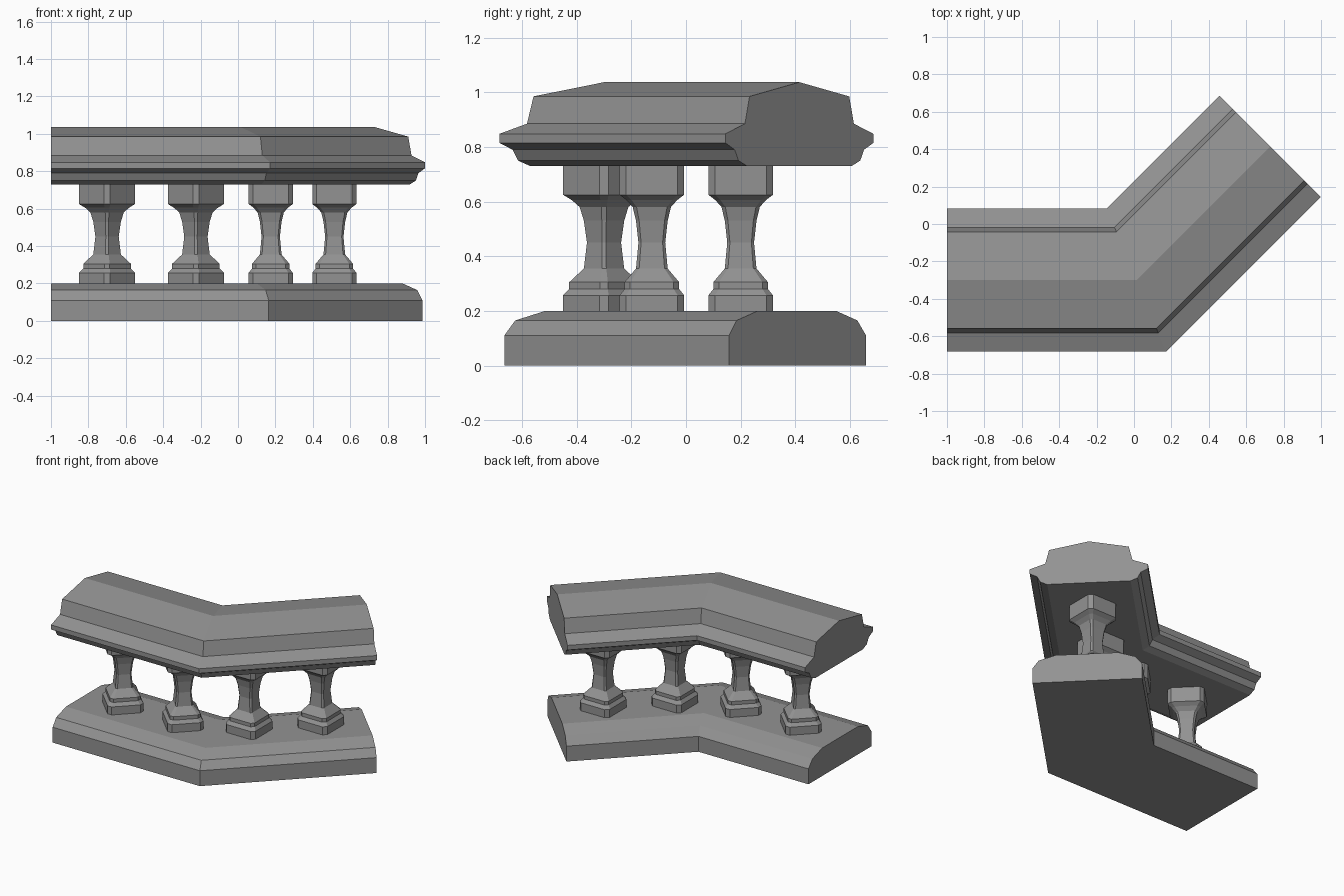
import bpy, bmesh
from math import tan, radians, cos, sin
from mathutils import Vector

cube = bpy.data.objects.get("Cube")
if cube:
    bpy.data.objects.remove(cube)

stone = bpy.data.materials.new("grey stone")
stone.use_nodes = True
GREY = (0.29, 0.29, 0.29, 1)
stone.diffuse_color = GREY
bsdf = stone.node_tree.nodes["Principled BSDF"]
bsdf.inputs["Base Color"].default_value = GREY
bsdf.inputs["Roughness"].default_value = 0.8

# Centre line: straight run, 45 degree bend, second run
START, BEND, END = Vector((-1, -0.3)), Vector((0.013, -0.3)), Vector((0.728, 0.415))
TURN = radians(45)
SIDES = [Vector((0, 1)),
         Vector((-tan(TURN / 2), 1)),
         Vector((-sin(TURN), cos(TURN)))]


def loft(name, rings, location=(0, 0, 0)):
    """Skin a list of closed rings and cap both ends."""
    bm = bmesh.new()
    loops = [[bm.verts.new(p) for p in ring] for ring in rings]
    for a, b in zip(loops, loops[1:]):
        for i in range(len(a)):
            j = (i + 1) % len(a)
            bm.faces.new((a[i], a[j], b[j], b[i]))
    bm.faces.new(loops[0])
    bm.faces.new(loops[-1])
    bmesh.ops.recalc_face_normals(bm, faces=bm.faces)
    mesh = bpy.data.meshes.new(name)
    bm.to_mesh(mesh)
    bm.free()
    mesh.materials.append(stone)
    obj = bpy.data.objects.new(name, mesh)
    obj.location = location
    bpy.context.collection.objects.link(obj)
    return obj


def sweep(name, profile):
    """Run a (sideways, height) profile along the mitred centre line."""
    rings = []
    for point, side in zip((START, BEND, END), SIDES):
        rings.append([(*(point + side * s), z) for s, z in profile])
    return loft(name, rings)


# Plinth
sweep("base_plinth", [(-0.365, 0), (-0.365, 0.11), (-0.325, 0.165), (-0.215, 0.2),
                      (0.19, 0.2), (0.3, 0.165), (0.345, 0.11), (0.345, 0)])

# Handrail with moulded lip
half = [(0.27, 0.73), (0.315, 0.75), (0.335, 0.79), (0.383, 0.815),
        (0.383, 0.848), (0.282, 0.885), (0.258, 0.985)]
front = [(-s, z) for s, z in half]
sweep("handrail", front + [(0, 1.037)] + half[::-1])

# Balusters: chamfered square sections stacked by height
SECTIONS = [(0.2, 0.118), (0.257, 0.118), (0.28, 0.1), (0.305, 0.1),
            (0.355, 0.058), (0.45, 0.049), (0.53, 0.058), (0.58, 0.07),
            (0.605, 0.092), (0.625, 0.118), (0.73, 0.118)]


def section(height, r, angle):
    c = r * 0.8
    corners = [(r, -c), (r, c), (c, r), (-c, r), (-r, c), (-r, -c), (-c, -r), (c, -r)]
    return [(x * cos(angle) - y * sin(angle), x * sin(angle) + y * cos(angle), height)
            for x, y in corners]


PLACES = [(-0.7, -0.3, TURN), (-0.225, -0.3, TURN), (0.175, -0.125, 0), (0.515, 0.2, 0)]
for n, (x, y, angle) in enumerate(PLACES, 1):
    loft(f"baluster_{n}", [section(z, r, angle) for z, r in SECTIONS], (x, y, 0))
